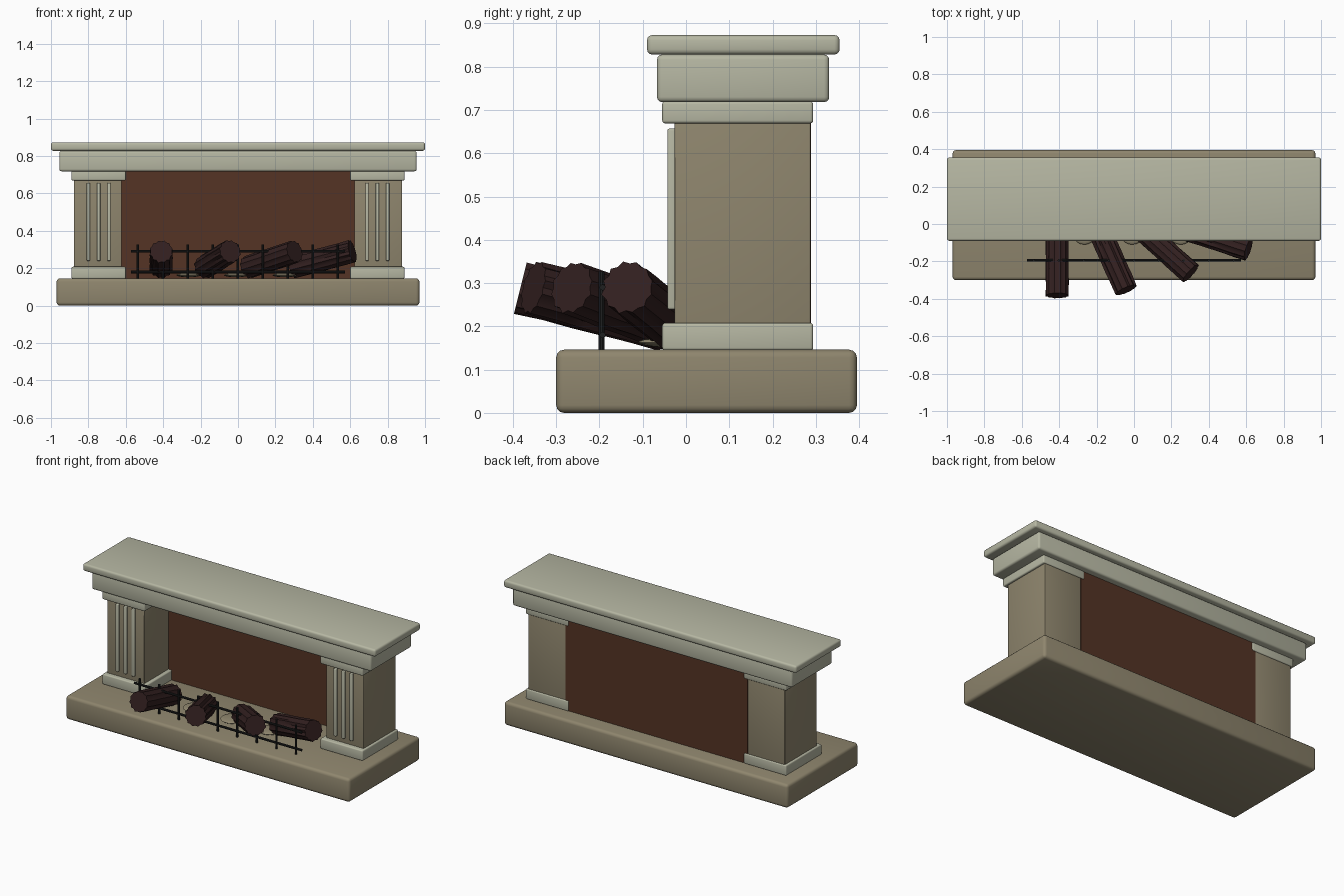
import bpy, bmesh, math, random
from mathutils import Vector, Matrix

if "Cube" in bpy.data.objects:
    bpy.data.objects.remove(bpy.data.objects["Cube"])

random.seed(4)


def material(name, rgb):
    m = bpy.data.materials.new(name)
    m.diffuse_color = (*rgb, 1)
    m.use_nodes = True
    m.node_tree.nodes["Principled BSDF"].inputs["Base Color"].default_value = m.diffuse_color
    return m


STONE = material("tan stone", (0.275, 0.238, 0.155))
TRIM = material("pale stone", (0.468, 0.474, 0.365))
BRICK = material("red brown brick", (0.089, 0.034, 0.018))
BARK = material("dark bark", (0.032, 0.014, 0.014))
IRON = material("black iron", (0.013, 0.014, 0.014))


def finish(name, bm, mat, smooth=True):
    me = bpy.data.meshes.new(name)
    bm.to_mesh(me)
    bm.free()
    me.materials.append(mat)
    ob = bpy.data.objects.new(name, me)
    bpy.context.collection.objects.link(ob)
    if smooth:
        bpy.ops.object.select_all(action='DESELECT')
        bpy.context.view_layer.objects.active = ob
        ob.select_set(True)
        bpy.ops.object.shade_smooth_by_angle(angle=math.radians(35))
    return ob


def box(name, x, y, z, mat, bevel=0.0):
    """Box from (min, max) pairs with rounded edges."""
    bm = bmesh.new()
    size = [b - a for a, b in (x, y, z)]
    mid = [(a + b) / 2 for a, b in (x, y, z)]
    bmesh.ops.create_cube(bm, size=1, matrix=Matrix.Translation(mid) @ Matrix.Diagonal((*size, 1)))
    if bevel:
        bmesh.ops.bevel(bm, geom=bm.edges[:], offset=bevel, segments=3, profile=0.5, affect='EDGES')
    return finish(name, bm, mat)


def rod(name, a, b, r, mat, sides=10):
    a, b = Vector(a), Vector(b)
    bm = bmesh.new()
    rot = (b - a).to_track_quat('Z', 'Y').to_matrix().to_4x4()
    bmesh.ops.create_cone(bm, cap_ends=True, segments=sides, radius1=r, radius2=r,
                          depth=(b - a).length, matrix=Matrix.Translation((a + b) / 2) @ rot)
    return finish(name, bm, mat)


def log(name, x, y, turn):
    """Ridged bark log, raised at its front end."""
    bm = bmesh.new()
    n, rings, length = 24, 6, 0.345
    radii = [0.063 + random.uniform(-.002, .002) if i % 2 else 0.056 for i in range(n)]
    loops = []
    for k in range(rings):
        loops.append([bm.verts.new((
            (radii[i] + random.uniform(-.0015, .0015)) * math.cos(math.tau * i / n),
            (radii[i] + random.uniform(-.0015, .0015)) * math.sin(math.tau * i / n),
            length * (k / (rings - 1) - 0.5))) for i in range(n)])
    for lo, hi in zip(loops, loops[1:]):
        for i in range(n):
            j = (i + 1) % n
            bm.faces.new((lo[i], lo[j], hi[j], hi[i]))
    bm.faces.new(loops[0][::-1])
    bm.faces.new(loops[-1])
    m = (Matrix.Translation((x, y, 0.248)) @ Matrix.Rotation(math.radians(turn), 4, 'Z')
         @ Matrix.Rotation(math.radians(90 - 14), 4, 'X'))
    bm.transform(m)
    return finish(name, bm, BARK)


# Hearth slab and mantel
box("hearth", (-.97, .97), (-.30, .395), (0, .146), STONE, .018)
box("mantel_shelf", (-1, 1), (-.09, .355), (.828, .873), TRIM, .012)
box("mantel_frieze", (-.955, .955), (-.067, .331), (.718, .828), TRIM, .012)

# Firebox back
box("firebox_back", (-.622, .622), (.21, .289), (.146, .72), BRICK)

# Pillars with plinth, capital and raised ribs
for side, s in (("left", -1), ("right", 1)):
    def span(a, b):
        return tuple(sorted((s * a, s * b)))
    box(f"{side}_pillar", span(.622, .877), (-.026, .288), (.15, .70), STONE, .004)
    box(f"{side}_plinth", span(.60, .89), (-.055, .294), (.144, .208), TRIM, .007)
    box(f"{side}_capital", span(.60, .89), (-.055, .294), (.669, .72), TRIM, .007)
    for i in range(3):
        rx = s * (.69 + .055 * i)
        box(f"{side}_rib_{i}", (rx - .009, rx + .009), (-.043, -.02), (.239, .657), TRIM, .005)

# Iron grate
for i in range(9):
    gx = -.535 + i * .1335
    rod(f"grate_upright_{i}", (gx, -.195, .144), (gx, -.195, .327), .007, IRON)
for z in (.18, .29):
    rod("grate_rail", (-.573, -.193, z), (.571, -.193, z), .007, IRON)

# Logs fanned out across the hearth
for i, (x, y, turn) in enumerate(((-.41, -.215, 0), (-.11, -.20, 24), (.178, -.152, 48), (.452, -.083, 72))):
    log(f"log_{i}", x, y, turn)

# Flat ash mounds behind the grate
for i, x in enumerate((-.265, -.01, .25)):
    bm = bmesh.new()
    bmesh.ops.create_uvsphere(bm, u_segments=20, v_segments=10, radius=1,
                              matrix=Matrix.Translation((x, -.045, .163)) @ Matrix.Diagonal((.065, .065, .011, 1)))
    finish(f"ash_mound_{i}", bm, STONE)
